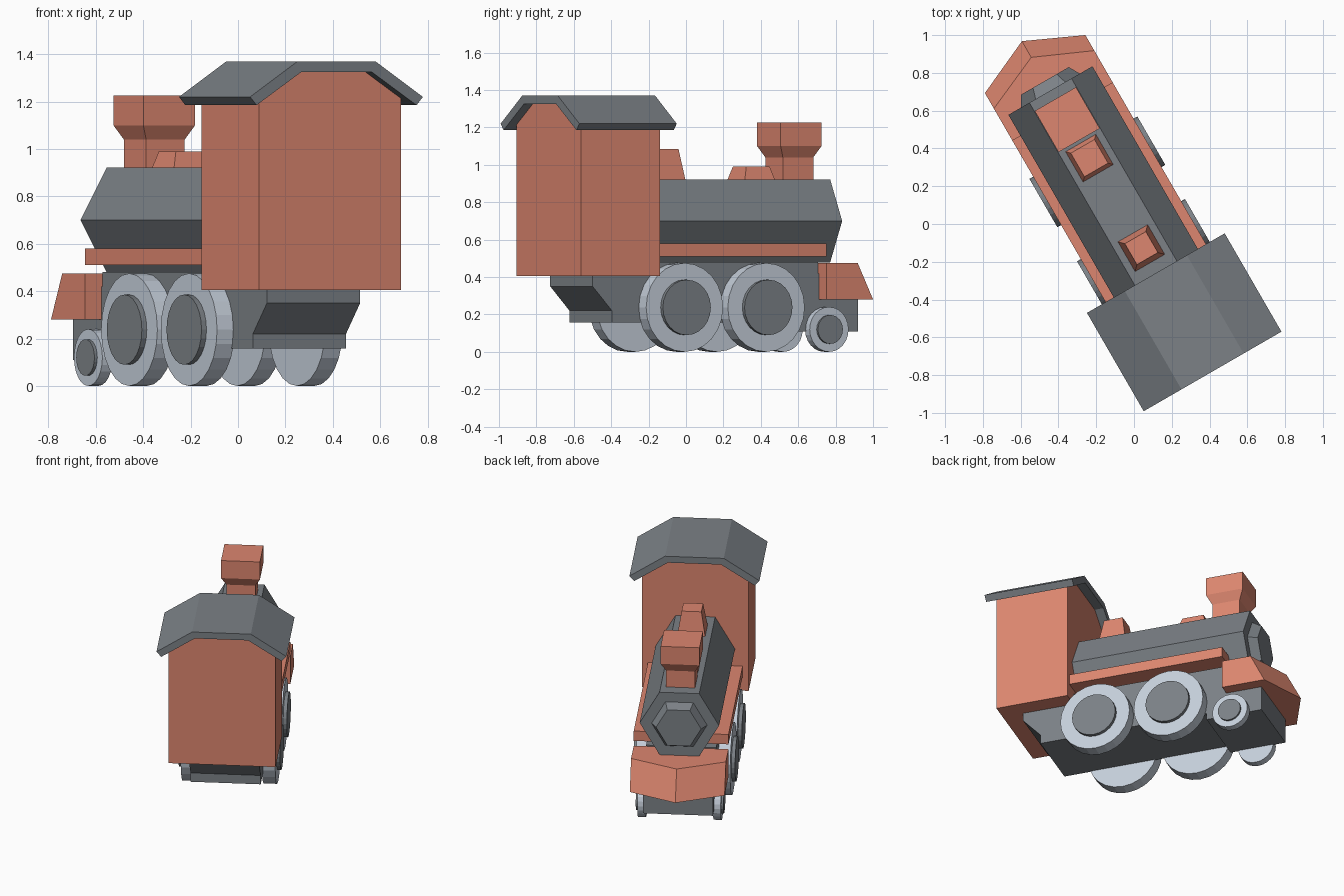
import bpy, bmesh, math
from mathutils import Matrix

if "Cube" in bpy.data.objects:
    bpy.data.objects.remove(bpy.data.objects["Cube"])

# Whole engine is modelled along +y, then turned 30 degrees about z
PLACE = Matrix.Rotation(math.radians(30), 4, 'Z') @ Matrix.Translation((-0.03, 0, 0))


def material(name, rgb):
    m = bpy.data.materials.new(name)
    m.diffuse_color = (*rgb, 1)
    m.use_nodes = True
    m.node_tree.nodes["Principled BSDF"].inputs["Base Color"].default_value = m.diffuse_color
    return m


ORANGE = material("orange", (0.72, 0.24, 0.16))
DARK = material("dark_grey", (0.20, 0.22, 0.24))
PALE = material("pale_grey", (0.56, 0.62, 0.70))


def loft(name, rings, mat):
    """Closed solid through a list of equal-length rings of points."""
    bm = bmesh.new()
    vs = [[bm.verts.new(p) for p in ring] for ring in rings]
    n = len(vs[0])
    for a, b in zip(vs, vs[1:]):
        for i in range(n):
            j = (i + 1) % n
            bm.faces.new((a[i], a[j], b[j], b[i]))
    bm.faces.new(vs[0])
    bm.faces.new(vs[-1])
    bmesh.ops.recalc_face_normals(bm, faces=bm.faces)
    bm.transform(PLACE)
    me = bpy.data.meshes.new(name)
    bm.to_mesh(me)
    bm.free()
    me.materials.append(mat)
    ob = bpy.data.objects.new(name, me)
    bpy.context.collection.objects.link(ob)
    return ob


def along_y(name, xz, y0, y1, mat):
    return loft(name, [[(x, y, z) for x, z in xz] for y in (y0, y1)], mat)


def mirrored(half):
    return half + [(-x, z) for x, z in reversed(half)]


def square_stack(name, y, levels, mat):
    """Stacked square sections: levels of (half width, z)."""
    loft(name, [[(h, y + h, z), (-h, y + h, z), (-h, y - h, z), (h, y - h, z)]
                for h, z in levels], mat)


def hexagon(r, y):
    return [(r * math.cos(i * math.pi / 3), y, 0.70 + r * math.sin(i * math.pi / 3))
            for i in range(6)]


def disc(name, side, y, z, levels, mat, n=24):
    """Round part on the x axis: levels of (radius, x)."""
    loft(name, [[(side * x, y + r * math.cos(2 * math.pi * i / n),
                  z + r * math.sin(2 * math.pi * i / n)) for i in range(n)]
                for r, x in levels], mat)


# Chassis, from its side profile
frame = [(-.69, .42), (-.69, .35), (-.571, .22), (-.571, .157), (.57, .157), (.57, .11),
         (.947, .11), (.947, .42), (.70, .42), (.70, .48), (-.40, .48)]
loft("chassis", [[(x, y, z) for y, z in frame] for x in (-.227, .227)], DARK)

# Boiler and its front door
loft("boiler", [hexagon(.257, -.36), hexagon(.257, .833)], DARK)
loft("boiler_door", [hexagon(.18, .82), hexagon(.18, .833), hexagon(.146, .892)], DARK)

# Footplate and pointed front bumper
along_y("footplate", mirrored([(.307, .51), (.307, .58)]), -.35, .706, ORANGE)
loft("front_bumper", [[(-.307, .706, z), (.307, .706, z), (.307, side, z),
                       (0, tip, z), (-.307, side, z)]
                      for z, side, tip in ((.28, .995, 1.135), (.475, .90, 1.036))], ORANGE)

# Cab and bent roof
along_y("cab", mirrored([(.346, .405), (.346, 1.213), (.172, 1.327)]), -.83, -.343, ORANGE)
along_y("cab_roof", [(.39, 1.185), (.421, 1.22), (.19, 1.37), (-.19, 1.37), (-.421, 1.22),
                     (-.39, 1.185), (-.172, 1.325), (.172, 1.325)], -.884, -.283, DARK)

# Chimney and domes on top of the boiler
square_stack("chimney", .655, [(.094, .91), (.094, 1.04), (.126, 1.10), (.126, 1.225)], ORANGE)
square_stack("front_dome", .42, [(.093, .92), (.072, .99)], ORANGE)
square_stack("rear_dome", -.13, [(.091, .92), (.064, 1.085)], ORANGE)

# Wheels with raised hubs: y, radius, hub radius, rim face x, hub face x
for side, label in ((1, "right"), (-1, "left")):
    for part, y, r, hub, rim_x, hub_x in (("rear", -.168, .2375, .148, .306, .33),
                                          ("middle", .336, .2375, .148, .306, .33),
                                          ("small_front", .745, .12, .077, .27, .284)):
        disc(f"{part}_wheel_{label}", side, y, r, [(r, .22), (r, rim_x)], PALE)
        disc(f"{part}_hub_{label}", side, y, r, [(hub, rim_x - .02), (hub, hub_x)], DARK)
